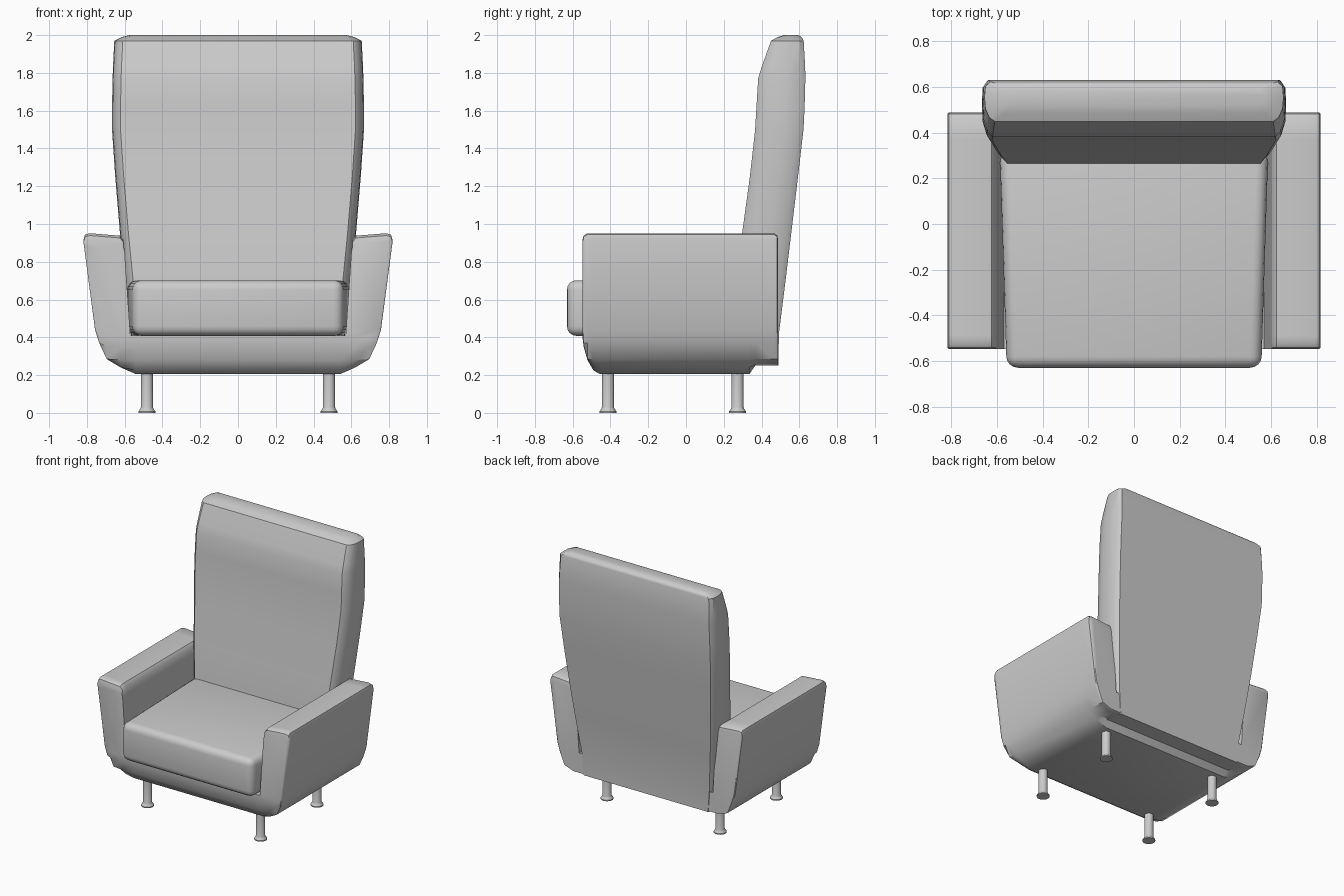
import bpy, bmesh, math

if "Cube" in bpy.data.objects:
    bpy.data.objects.remove(bpy.data.objects["Cube"])


def finish(name, bm, angle=35):
    bmesh.ops.recalc_face_normals(bm, faces=bm.faces[:])
    me = bpy.data.meshes.new(name)
    bm.to_mesh(me)
    bm.free()
    ob = bpy.data.objects.new(name, me)
    bpy.context.collection.objects.link(ob)
    bpy.ops.object.select_all(action='DESELECT')
    ob.select_set(True)
    bpy.context.view_layer.objects.active = ob
    bpy.ops.object.shade_smooth_by_angle(angle=math.radians(angle))
    return ob


def loft(name, rings, angle=35):
    """Skin a list of equal-length closed rings and cap both ends."""
    bm = bmesh.new()
    rows = [[bm.verts.new(p) for p in r] for r in rings]
    n = len(rows[0])
    for a, b in zip(rows, rows[1:]):
        for i in range(n):
            j = (i + 1) % n
            bm.faces.new((a[i], a[j], b[j], b[i]))
    bm.faces.new(rows[0])
    bm.faces.new(rows[-1])
    bmesh.ops.remove_doubles(bm, verts=bm.verts[:], dist=0.0005)
    return finish(name, bm, angle)


def mirrored(half):
    return half + [(-x, v) for x, v in reversed(half)]


# Shell: U-shaped section (base and both arms) swept front to back
half = [(0.57, 0.41), (0.60, 0.85), (0.606, 0.915), (0.625, 0.938),
        (0.785, 0.951), (0.81, 0.944), (0.818, 0.915), (0.757, 0.44),
        (0.735, 0.37), (0.695, 0.285), (0.62, 0.24), (0.54, 0.205)]
section = mirrored(half)
# stations: y, lowest z, drop of arm top, side inset
stations = [(-0.548, 0.40, 0.035, 0.006), (-0.542, 0.35, 0.012, 0.0),
            (-0.522, 0.28, 0, 0), (-0.49, 0.225, 0, 0), (-0.455, 0.205, 0, 0),
            (0.335, 0.205, 0, 0), (0.37, 0.255, 0, 0), (0.467, 0.255, 0, 0),
            (0.483, 0.255, 0.012, 0), (0.488, 0.258, 0.035, 0.006)]


def shell_ring(y, low, drop, inset):
    ring = []
    for x, z in section:
        if abs(x) > 0.7:
            x -= math.copysign(inset, x)
        if z > 0.9:
            z -= drop
        ring.append((x, y, max(z, low)))
    return ring


loft("base_and_arms", [shell_ring(*s) for s in stations], 40)

# Backrest: rounded sections stacked upwards (z, front y, back y, half width)
levels = [(0.25, 0.25, 0.489, 0.555), (0.42, 0.245, 0.492, 0.568),
          (0.70, 0.265, 0.527, 0.600), (0.95, 0.297, 0.557, 0.625),
          (1.25, 0.338, 0.593, 0.650), (1.50, 0.366, 0.622, 0.667),
          (1.62, 0.373, 0.628, 0.667), (1.77, 0.382, 0.632, 0.664),
          (1.83, 0.40, 0.631, 0.662), (1.97, 0.45, 0.623, 0.655),
          (1.99, 0.485, 0.612, 0.615), (2.0, 0.52, 0.595, 0.575)]


def back_ring(z, f, b, w):
    d = b - f
    sec = [(w - 0.045, f), (w - 0.022, f + 0.09 * d), (w - 0.004, f + 0.32 * d),
           (w, f + 0.6 * d), (w - 0.004, b - 0.12 * d), (w - 0.025, b)]
    return [(x, y, z) for x, y in mirrored(sec)]


loft("backrest", [back_ring(*l) for l in levels])

# Seat cushion: rounded block, wider towards the back
bm = bmesh.new()
bmesh.ops.create_cube(bm, size=1)
for v in bm.verts:
    front = v.co.y < 0
    v.co = (math.copysign(0.558 if front else 0.588, v.co.x),
            -0.63 if front else 0.32,
            0.702 if v.co.z > 0 else 0.408)
bmesh.ops.bevel(bm, geom=bm.edges[:], offset=0.05, segments=4,
                profile=0.5, affect='EDGES')
finish("seat_cushion", bm, 40)

# Legs: turned posts with a flared foot
leg_profile = [(0.045, 0), (0.045, 0.008), (0.036, 0.02), (0.032, 0.03),
               (0.032, 0.22)]
N = 20
for side, sx in (("right", 1), ("left", -1)):
    for end, y in (("front", -0.413), ("back", 0.273)):
        loft(f"{end}_{side}_leg",
             [[(sx * 0.482 + r * math.cos(2 * math.pi * i / N),
                y + r * math.sin(2 * math.pi * i / N), z) for i in range(N)]
              for r, z in leg_profile])
